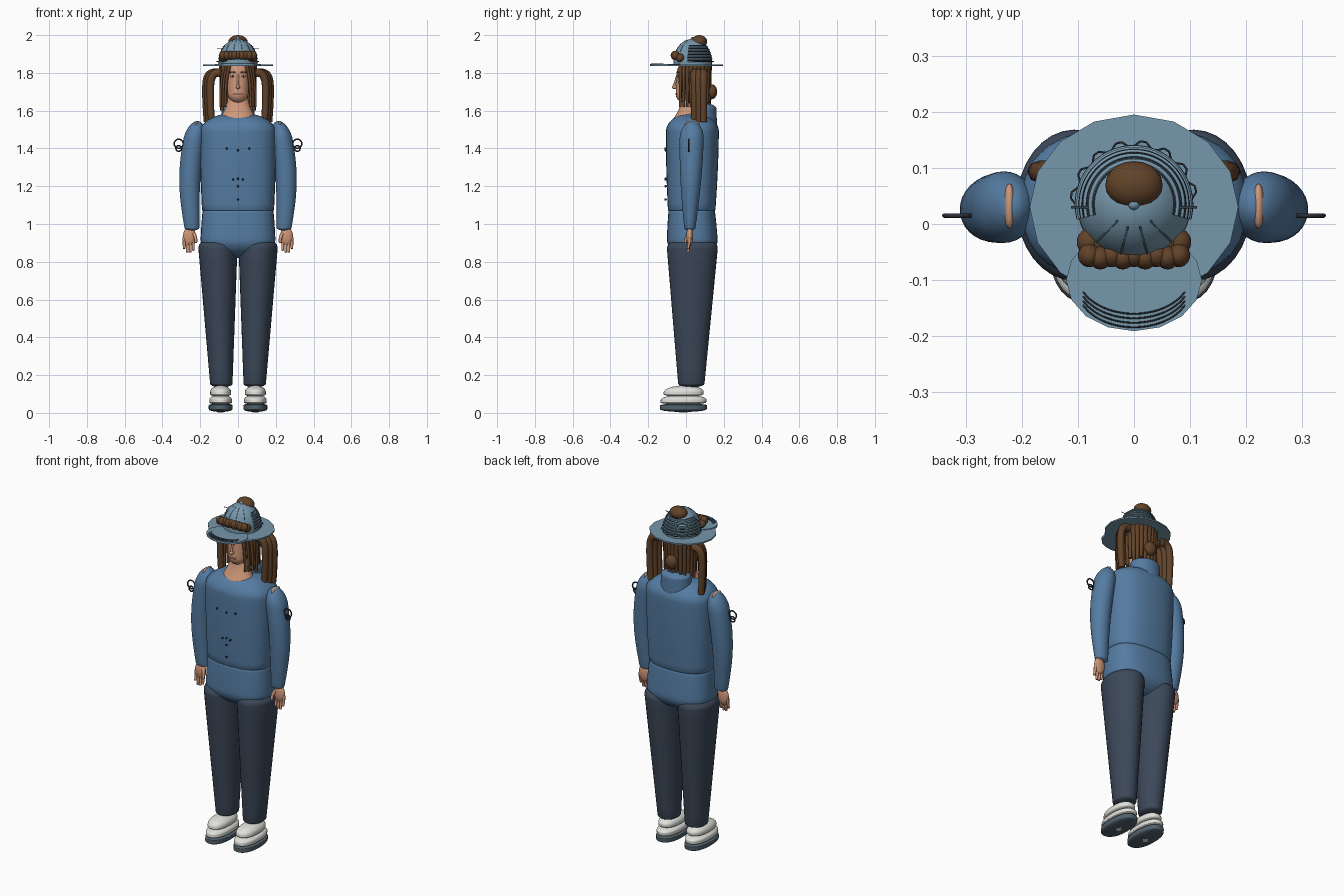
import bpy, bmesh
from math import sin, cos, pi, tau, radians, sqrt, copysign
from mathutils import Vector

cube = bpy.data.objects.get("Cube")
if cube:
    bpy.data.objects.remove(cube, do_unlink=True)


def material(name, *rgb):
    mat = bpy.data.materials.new(name)
    mat.use_nodes = True
    mat.diffuse_color = (*rgb, 1)
    mat.node_tree.nodes["Principled BSDF"].inputs["Base Color"].default_value = (*rgb, 1)
    return mat


shirt_blue = material("shirt blue", .09, .2, .36)
hat_blue = material("hat pale blue", .18, .31, .41)
slate = material("trouser slate", .045, .065, .1)
skin = material("skin", .62, .31, .19)
brown = material("hair brown", .12, .055, .022)
white = material("shoe white", .74, .74, .71)
sole_grey = material("sole grey", .08, .12, .15)
thread = material("dark thread", .025, .03, .04)
rose = material("lip rose", .36, .13, .1)


def activate(ob):
    bpy.ops.object.select_all(action='DESELECT')
    ob.select_set(True)
    bpy.context.view_layer.objects.active = ob


def finish(ob, name, mat, smooth=True):
    ob.name = name
    ob.data.materials.clear()
    ob.data.materials.append(mat)
    activate(ob)
    if smooth:
        bpy.ops.object.shade_smooth_by_angle(angle=radians(50))


def limb(name, mat, low, high, start, end, caps, swell=0, bow=0, power=2, sides=32, steps=12):
    """Rounded column from low to high; start and end are (half width, half depth),
    caps are the heights of the two rounded ends, swell fattens and bow shifts the middle."""
    low, high, start, end = Vector(low), Vector(high), Vector(start), Vector(end)
    length = high.z - low.z
    arcs = [i / steps * pi / 2 for i in range(1, steps + 1)]
    levels = [(caps[0] * (1 - cos(a)), sin(a)) for a in arcs]
    body = length - sum(caps)
    levels += [(caps[0] + body * i / steps, 1) for i in range(1, steps)]
    levels += [(length - caps[1] * (1 - cos(a)), sin(a)) for a in reversed(arcs)]
    bm = bmesh.new()
    rings = []
    for height, scale in levels:
        t = height / length
        centre = low.lerp(high, t) + Vector((bow * sin(pi * t), 0, 0))
        half = (start.lerp(end, t) + Vector((swell, swell)) * sin(pi * t)) * scale
        ring = []
        for i in range(sides):
            c, s = cos(tau * i / sides), sin(tau * i / sides)
            offset = (half.x * copysign(abs(c) ** (2 / power), c),
                      half.y * copysign(abs(s) ** (2 / power), s), 0)
            ring.append(bm.verts.new(centre + Vector(offset)))
        rings.append(ring)
    for lower, upper in zip(rings, rings[1:]):
        for i in range(sides):
            bm.faces.new((lower[i - 1], lower[i], upper[i], upper[i - 1]))
    bm.faces.new(rings[0][::-1])
    bm.faces.new(rings[-1])
    bmesh.ops.recalc_face_normals(bm, faces=bm.faces)
    mesh = bpy.data.meshes.new(name)
    bm.to_mesh(mesh)
    bm.free()
    ob = bpy.data.objects.new(name, mesh)
    bpy.context.collection.objects.link(ob)
    finish(ob, name, mat)


def ball(name, mat, location, size):
    bpy.ops.mesh.primitive_uv_sphere_add(segments=20, ring_count=12, location=location)
    bpy.context.object.scale = size
    finish(bpy.context.object, name, mat)


def plate(name, mat, location, size, sides=16):
    bpy.ops.mesh.primitive_cylinder_add(vertices=sides, radius=1, depth=1, location=location)
    bpy.context.object.scale = size
    finish(bpy.context.object, name, mat, smooth=False)


def tube(name, mat, radius, points, taper=1, order=3):
    curve = bpy.data.curves.new(name, 'CURVE')
    curve.dimensions = '3D'
    curve.fill_mode = 'FULL'
    curve.bevel_depth, curve.bevel_resolution, curve.use_fill_caps = radius, 2, True
    spline = curve.splines.new('NURBS')
    spline.points.add(len(points) - 1)
    for i, point in enumerate(points):
        spline.points[i].co = (*point, 1)
        spline.points[i].radius = 1 + (taper - 1) * i / (len(points) - 1)
    spline.order_u = order
    spline.use_endpoint_u = True
    spline.resolution_u = 4
    ob = bpy.data.objects.new(name, curve)
    bpy.context.collection.objects.link(ob)
    activate(ob)
    bpy.ops.object.convert(target='MESH')
    finish(bpy.context.object, name, mat)


def arc(centre, wide, deep, first, last, count=24):
    angles = [radians(first + (last - first) * i / count) for i in range(count + 1)]
    return [Vector(centre) + Vector((wide * cos(a), deep * sin(a), 0)) for a in angles]


# Torso, hips, collar and neck
limb("sweater_body", shirt_blue, low=(0, .03, 1.06), high=(0, .035, 1.59), start=(.19, .125),
     end=(.2, .14), caps=(.015, .1), swell=.005, power=2.5)
limb("bodysuit_hips", shirt_blue, low=(0, .035, .82), high=(0, .03, 1.08), start=(.2, .137),
     end=(.187, .122), caps=(.1, .01), swell=.003, power=2.6)
limb("back_collar", shirt_blue, low=(0, .09, 1.5), high=(0, .09, 1.64), start=(.09, .075),
     end=(.085, .07), caps=(.03, .03))
limb("neck", skin, low=(0, 0, 1.55), high=(0, .03, 1.72), start=(.1, .07), end=(.05, .045),
     caps=(.01, .01), swell=-.015)

# Head and face
limb("head", skin, low=(0, -.005, 1.64), high=(0, .03, 1.86), start=(.05, .052), end=(.07, .075),
     caps=(.05, .05))
ball("nose", skin, (0, -.058, 1.725), (.011, .017, .011))
tube("nose_bridge", skin, .006, [(0, -.046, 1.79), (0, -.056, 1.75), (0, -.064, 1.73)])
tube("mouth", rose, .005, [(-.024, -.046, 1.69), (0, -.058, 1.69), (.024, -.046, 1.69)])

# Hair cap, hanging strands and nape bun
ball("hair_cap", brown, (0, .055, 1.765), (.083, .075, .1))
for i, root in enumerate(arc((0, .05, 1.84), .085, .072, -32, 212, count=16)):
    drop = Vector((0, 0, .2 + .02 * (i % 3)))
    tube("hair_strand", brown, .015, [root, root - drop / 2, root - drop], taper=.6)
ball("nape_bun", brown, (0, .135, 1.7), (.036, .03, .04))

for side in (-1, 1):
    # Eyes and brows
    ball("eye_white", white, (.029 * side, -.041, 1.782), (.012, .006, .006))
    ball("iris", thread, (.029 * side, -.046, 1.782), (.005, .003, .005))
    tube("eyebrow", brown, .003, [(.014 * side, -.048, 1.8), (.03 * side, -.048, 1.81),
                                  (.045 * side, -.036, 1.8)])

    # Face-framing locks and side tails
    for k in range(3):
        spread = .012 * k
        tube("front_lock", brown, .01, [(side * (x + spread), spread * 1.5 - .03, z)
                                        for x, z in ((.045, 1.84), (.068, 1.77), (.068, 1.62))], taper=.7)
        tube("side_tail", brown, .022, [(side * (x + spread), .045 + spread * 2, z) for x, z in
                                        ((.09, 1.8), (.14, 1.81), (.15, 1.68), (.14, 1.54))], taper=.8)
    ball("hair_tie", hat_blue, (.1 * side, .06, 1.8), (.02, .02, .02))

    # Sleeves, shoulder cutouts and sleeve loops
    limb("sleeve", shirt_blue, low=(.243 * side, .02, .965), high=(.215 * side, .032, 1.545),
         start=(.038, .028), end=(.055, .065), caps=(.015, .1), swell=.01, bow=.025 * side)
    ball("shoulder_cutout", skin, (.222 * side, .032, 1.528), (.011, .04, .018))
    for radius, height in ((.024, 1.425), (.015, 1.4)):
        bpy.ops.mesh.primitive_torus_add(location=(.314 * side, .015, height), rotation=(pi / 2, 0, 0),
                                         major_radius=radius, minor_radius=.004,
                                         major_segments=16, minor_segments=8)
        finish(bpy.context.object, "sleeve_loop", thread)

    # Hands
    ball("palm", skin, (.257 * side, .02, .935), (.034, .018, .05))
    for k, tip in enumerate((.86, .85, .85, .87)):
        x = side * (.237 + .016 * k)
        tube("finger", skin, .009, [(x, .02, .93), (x, .018, .89), (x, .01, tip)], taper=.75)
    tube("thumb", skin, .01, [(.236 * side, .015, .95), (.22 * side, 0, .93), (.224 * side, -.005, .9)],
         taper=.75)

    # Trouser legs
    limb("trouser_leg", slate, low=(.088 * side, .028, .135), high=(.108 * side, .034, .93),
         start=(.058, .068), end=(.107, .14), caps=(.02, .06))

    # Sneakers
    foot = Vector((.092 * side, -.015, 0))
    for name, mat, bottom, top, half, caps in (
            ("shoe_sole", sole_grey, .005, .05, (.063, .124), (.015, .01)),
            ("shoe_foxing", white, .045, .095, (.06, .121), (.01, .025)),
            ("shoe_upper", white, .085, .145, (.056, .106), (.015, .035))):
        limb(name, mat, low=foot + Vector((0, 0, bottom)), high=foot + Vector((0, top / 20, top)),
             start=half, end=half, caps=caps, power=2.3)
    plate("sole_mark", white, foot + Vector((0, 0, .005)), (.016, .022, .006), sides=4)

# Small studs down the chest
studs = [(0, z) for z in (1.39, 1.24, 1.2, 1.13)]
studs += [(side * x, z) for side in (-1, 1) for x, z in ((.06, 1.4), (.025, 1.235))]
for x, z in studs:
    ball("chest_stud", thread, (x, -.108, z), (.005, .007, .006))

# Hat brim, visor and domed crown
middle, base, crown_height, crown_width = .035, 1.84, .14, .102


def crown_radius(height):
    return crown_width * sqrt(1 - max(0, (height - .02) / (crown_height - .02)) ** 2)


plate("hat_brim", hat_blue, (0, .03, base), (.186, .165, .008))
plate("hat_visor", hat_blue, (0, -.1, base + .002), (.121, .091, .012))
limb("hat_crown", hat_blue, low=(0, middle, base), high=(0, middle, base + crown_height),
     start=(crown_width, crown_width), end=(crown_width, crown_width), caps=(.002, crown_height - .02))
ball("crown_button", hat_blue, (0, middle, base + crown_height), (.01, .01, .01))
for k in range(4):
    tube("visor_stitch", thread, .0015, arc((0, -.092 - .008 * k, base + .009), .1, .068, 205, 335))
for k in range(6):
    for name, mat, thick, height in (("crown_ridge", hat_blue, .004, .018 + .016 * k),
                                     ("crown_groove", thread, .002, .025 + .016 * k)):
        radius = crown_radius(height)
        tube(name, mat, thick, arc((0, middle, base + height), radius, radius, -15, 195))
for angle in (225, 255, 285, 315):
    direction = Vector((cos(radians(angle)), sin(radians(angle)), 0))
    tube("crown_seam", sole_grey, .002, [Vector((0, middle, base + height)) + direction * crown_radius(height)
                                         for height in (.07, .09, .11, .13)])

# Scalloped thread behind the crown, and side pins
inner, outer = [arc((0, middle, base + .02), r, r, 0, 180, count=32) for r in (.104, .113)]
tube("lace_edge", thread, .0018, [pair[i % 4 > 1] for i, pair in enumerate(zip(inner, outer))], order=2)
for side in (-1, 1):
    tube("hat_pin", sole_grey, .002, [(.06 * side, .03, 1.93), (.112 * side, .03, 1.93)], order=2)
    ball("pin_head", hat_blue, (.06 * side, .03, 1.945), (.005, .005, .006))

# Crown bun and rows of curls above the visor
ball("crown_bun", brown, (0, .07, 1.965), (.051, .042, .035))
for i in range(-4, 5):
    ball("fringe_curl", brown, (.02 * i, -.056 - .004 * (i % 2), 1.893), (.02, .021, .024))
    ball("fringe_curl_rear", brown, (.02 * i, -.032, 1.88), (.022, .024, .022))
